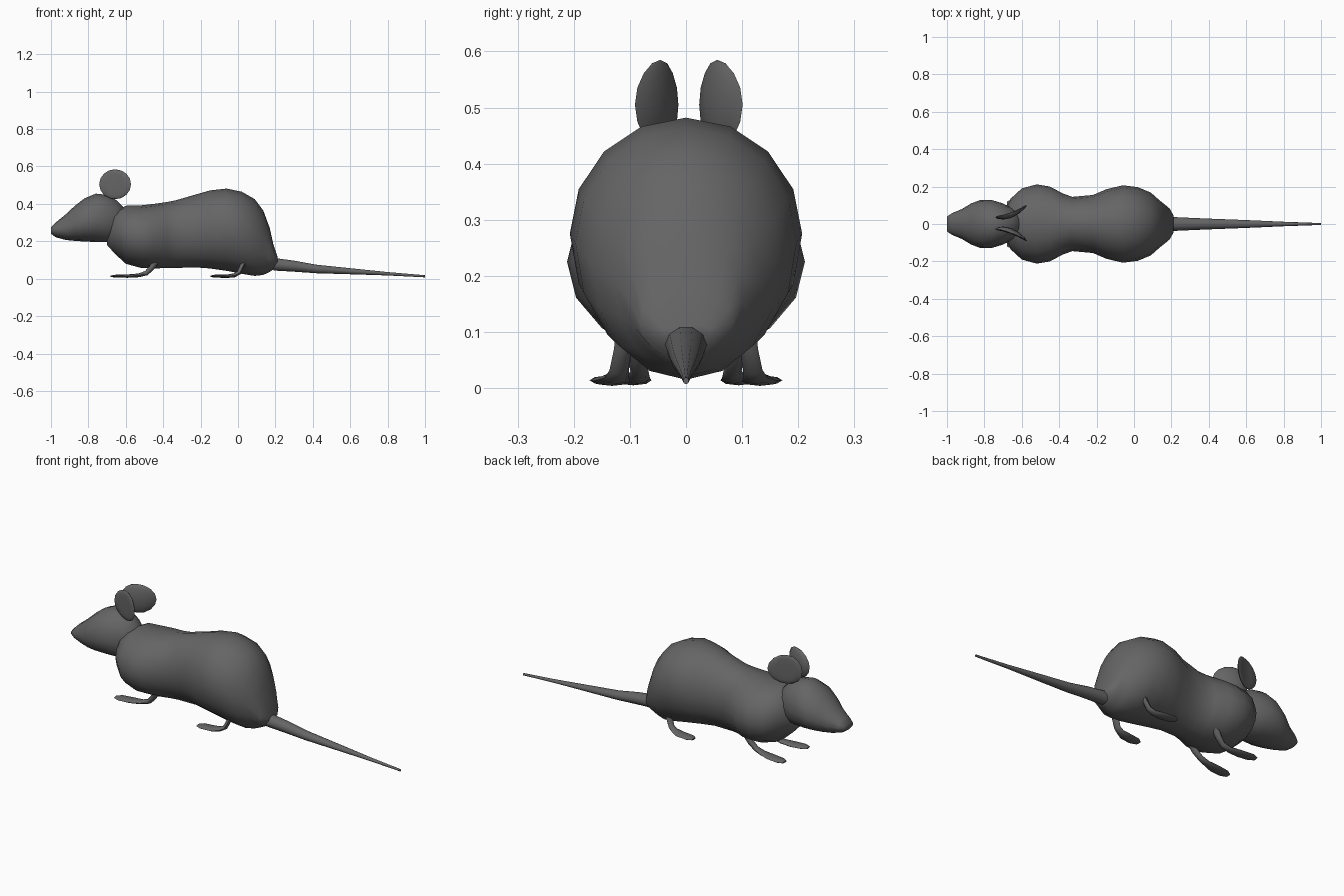
import bpy, bmesh, math
from mathutils import Vector

if "Cube" in bpy.data.objects:
    bpy.data.objects.remove(bpy.data.objects["Cube"])

fur = bpy.data.materials.new("dark_grey_fur")
fur.diffuse_color = (0.13, 0.13, 0.13, 1)
fur.use_nodes = True
fur.node_tree.nodes["Principled BSDF"].inputs["Base Color"].default_value = fur.diffuse_color


def finish(name, bm):
    bmesh.ops.recalc_face_normals(bm, faces=bm.faces)
    me = bpy.data.meshes.new(name)
    bm.to_mesh(me)
    bm.free()
    me.materials.append(fur)
    ob = bpy.data.objects.new(name, me)
    bpy.context.collection.objects.link(ob)
    bpy.context.view_layer.objects.active = ob
    ob.select_set(True)
    bpy.ops.object.shade_smooth_by_angle(angle=math.radians(60))
    ob.select_set(False)
    return ob


def loft(name, rings):
    """Skin a list of point rings and cap both ends."""
    bm = bmesh.new()
    loops = [[bm.verts.new(p) for p in r] for r in rings]
    n = len(loops[0])
    for a, b in zip(loops, loops[1:]):
        for i in range(n):
            j = (i + 1) % n
            bm.faces.new((a[i], a[j], b[j], b[i]))
    bm.faces.new(loops[0])
    bm.faces.new(loops[-1])
    return finish(name, bm)


def egg_ring(x, top, bottom, half, widest, n=16):
    """Upright ring whose widest height is a fraction of its height."""
    mid = bottom + (top - bottom) * widest
    pts = []
    for i in range(n):
        t = math.tau * i / n
        s = math.sin(t)
        pts.append((x, half * math.cos(t), mid + s * ((top - mid) if s > 0 else (mid - bottom))))
    return pts


def limb(name, path, n=8):
    """Tube along (x, y, z, half width, half thickness) stations."""
    pts = [Vector(p[:3]) for p in path]
    rings = []
    for i, p in enumerate(path):
        d = (pts[min(i + 1, len(pts) - 1)] - pts[max(i - 1, 0)]).normalized()
        side = Vector((-d.y, d.x, 0)).normalized()
        up = d.cross(side)
        rings.append([pts[i] + side * p[3] * math.cos(math.tau * k / n)
                      + up * p[4] * math.sin(math.tau * k / n) for k in range(n)])
    return loft(name, rings)


# Body: chest, waist and haunches (x, top, bottom, half width, widest)
body = [(-.70, .27, .18, .05, .5), (-.66, .36, .135, .135, .5), (-.60, .39, .08, .19, .48),
        (-.52, .392, .058, .212, .5), (-.45, .40, .055, .20, .5), (-.38, .41, .057, .163, .5),
        (-.33, .42, .058, .145, .5), (-.22, .452, .06, .155, .5), (-.15, .472, .055, .185, .5),
        (-.06, .482, .042, .207, .53), (.02, .465, .026, .197, .53), (.09, .425, .015, .168, .5),
        (.135, .365, .02, .128, .5), (.17, .27, .037, .1, .5), (.19, .18, .05, .083, .5),
        (.212, .115, .085, .045, .5)]
loft("body", [egg_ring(*r) for r in body])

# Head with pointed snout
head = [(-1, .275, .24, .04, .5), (-.975, .30, .222, .057, .5), (-.92, .345, .207, .08, .45),
        (-.87, .392, .202, .11, .45), (-.82, .43, .199, .129, .45), (-.76, .455, .196, .128, .45),
        (-.70, .448, .195, .11, .45), (-.65, .42, .20, .085, .5), (-.60, .37, .24, .05, .5)]
loft("head", [egg_ring(*r) for r in head])

# Tail tapering to the ground
tail = [(.19, .113, .042, .038, .5), (.30, .098, .036, .033, .5), (.42, .076, .028, .028, .5),
        (.60, .057, .023, .021, .5), (.80, .036, .017, .012, .5), (1, .019, .007, .005, .5)]
loft("tail", [egg_ring(*r, n=10) for r in tail])

for s, tag in ((-1, "right"), (1, "left")):
    # Cupped ear, splayed outward to the rear
    bm = bmesh.new()
    bmesh.ops.create_uvsphere(bm, u_segments=12, v_segments=8, radius=1)
    for v in bm.verts:
        u, t, w = v.co
        bend = .022 * (u * u + .4 * w * w)
        v.co = (-.657 + .085 * u, .005 + s * (.042 + .032 * u + .015 * t + bend), .505 + .08 * w)
    finish(tag + "_ear", bm)

    # Front leg and flat paw
    limb(tag + "_front_leg", [
        (-.68, s * .105, .013, .016, .004), (-.65, s * .102, .014, .032, .008),
        (-.59, s * .094, .014, .033, .009), (-.53, s * .086, .018, .022, .010),
        (-.49, s * .083, .030, .016, .013), (-.46, s * .088, .060, .017, .015),
        (-.43, s * .09, .11, .022, .02)])

    # Hind leg and flat paw
    limb(tag + "_hind_leg", [
        (-.147, s * .142, .013, .016, .004), (-.12, s * .14, .014, .032, .008),
        (-.06, s * .132, .013, .033, .009), (-.02, s * .124, .018, .022, .011),
        (.005, s * .119, .032, .018, .012), (.022, s * .112, .07, .018, .012),
        (.035, s * .105, .11, .022, .016)])
